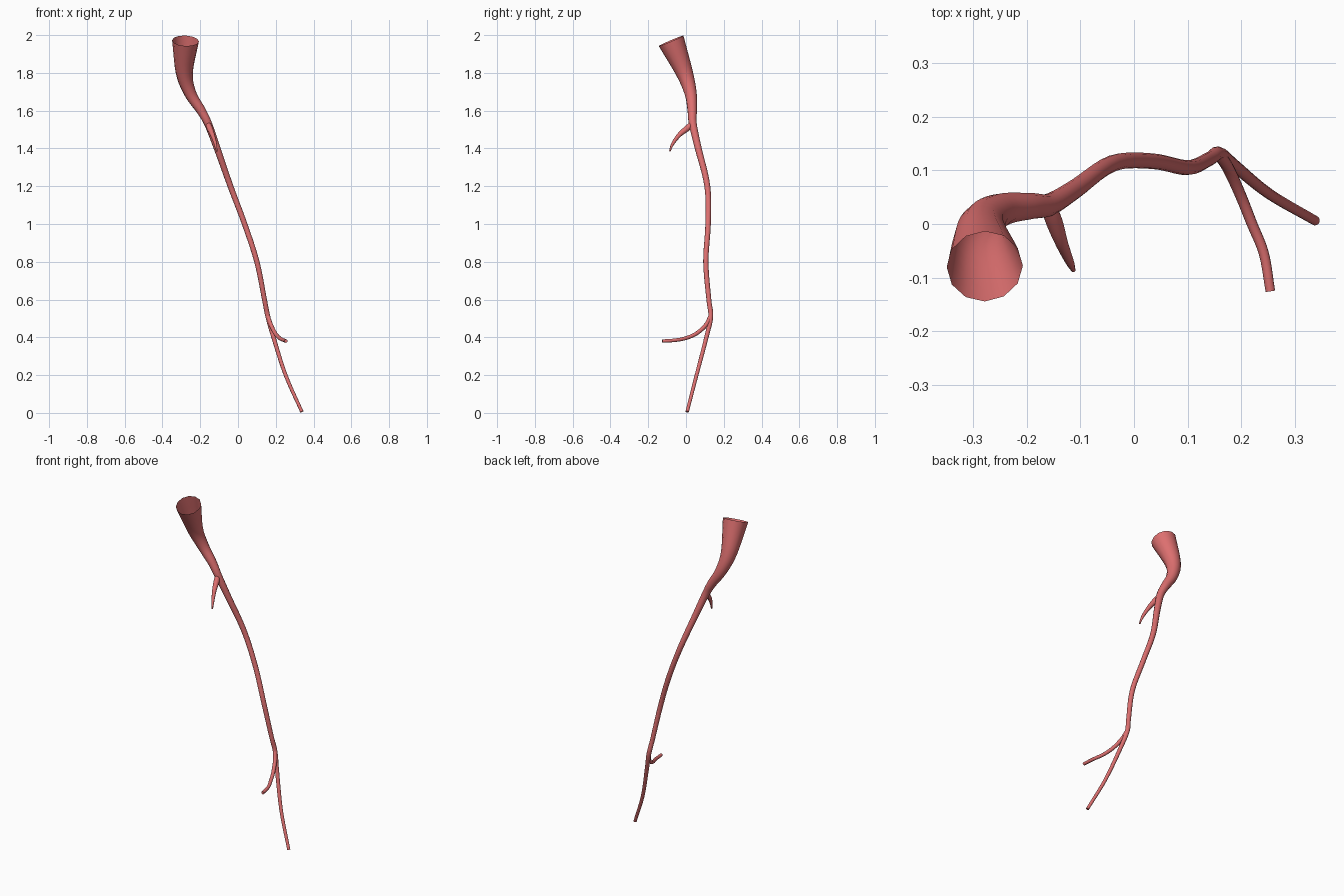
import bpy, bmesh, math
from mathutils import Vector

if "Cube" in bpy.data.objects:
    bpy.data.objects.remove(bpy.data.objects["Cube"])

SIDES = 12
mat = bpy.data.materials.new("vessel_red")
mat.diffuse_color = (0.72, 0.16, 0.16, 1)
mat.use_nodes = True
mat.node_tree.nodes["Principled BSDF"].inputs["Base Color"].default_value = mat.diffuse_color


def spline(pts, steps):
    """Catmull-Rom through (x, y, z, radius) points."""
    p = [Vector(q) for q in pts]
    p = [2 * p[0] - p[1]] + p + [2 * p[-1] - p[-2]]
    out = []
    for i in range(1, len(p) - 2):
        a, b, c, d = p[i - 1:i + 3]
        for k in range(steps):
            t = k / steps
            out.append(0.5 * (2 * b + (c - a) * t + (2 * a - 5 * b + 4 * c - d) * t * t
                              + (3 * b - a - 3 * c + d) * t ** 3))
    return out + [p[-2]]


def vessel(name, pts, steps=5, cap_end=False):
    """Sweep an open tapering tube along the smoothed path."""
    path = spline(pts, steps)
    bm = bmesh.new()
    rings = []
    side = Vector((1, 0, 0))
    for i, q in enumerate(path):
        tan = (path[min(i + 1, len(path) - 1)] - path[max(i - 1, 0)]).to_3d().normalized()
        side = (side - tan * side.dot(tan)).normalized()
        up = tan.cross(side)
        rings.append([bm.verts.new(q.to_3d() + q[3] * (side * math.cos(a) + up * math.sin(a)))
                      for a in (2 * math.pi * j / SIDES for j in range(SIDES))])
    for r, s in zip(rings, rings[1:]):
        for j in range(SIDES):
            k = (j + 1) % SIDES
            bm.faces.new((r[j], r[k], s[k], s[j])).smooth = True
    if cap_end:
        bm.faces.new(rings[-1])
    bmesh.ops.recalc_face_normals(bm, faces=bm.faces)
    me = bpy.data.meshes.new(name)
    bm.to_mesh(me)
    bm.free()
    me.materials.append(mat)
    ob = bpy.data.objects.new(name, me)
    bpy.context.collection.objects.link(ob)
    return ob


# Main vessel: flared open mouth at the top, thinning to the foot
vessel("main_vessel", [
    (-0.278, -0.079, 1.97, 0.071), (-0.284, -0.008, 1.80, 0.045),
    (-0.252, 0.025, 1.69, 0.032), (-0.195, 0.033, 1.60, 0.025),
    (-0.158, 0.036, 1.53, 0.021), (-0.11, 0.065, 1.40, 0.018),
    (-0.04, 0.113, 1.20, 0.0155), (0.035, 0.117, 1.00, 0.0145),
    (0.10, 0.105, 0.80, 0.014), (0.14, 0.121, 0.60, 0.013),
    (0.158, 0.131, 0.51, 0.013), (0.188, 0.108, 0.40, 0.0115),
    (0.252, 0.056, 0.20, 0.010), (0.338, 0.006, 0.006, 0.009)], cap_end=True)

# Short upper side branch, tapering to a point
vessel("upper_branch", [
    (-0.160, 0.034, 1.535, 0.012), (-0.150, 0.008, 1.508, 0.016),
    (-0.135, -0.035, 1.472, 0.012), (-0.120, -0.070, 1.425, 0.008),
    (-0.113, -0.086, 1.385, 0.004)], cap_end=True)

# Lower side branch, curling forward
vessel("lower_branch", [
    (0.157, 0.131, 0.515, 0.011), (0.175, 0.105, 0.465, 0.011),
    (0.198, 0.055, 0.420, 0.0105), (0.220, 0.000, 0.396, 0.010),
    (0.242, -0.055, 0.385, 0.0095), (0.254, -0.125, 0.380, 0.009)], cap_end=True)
